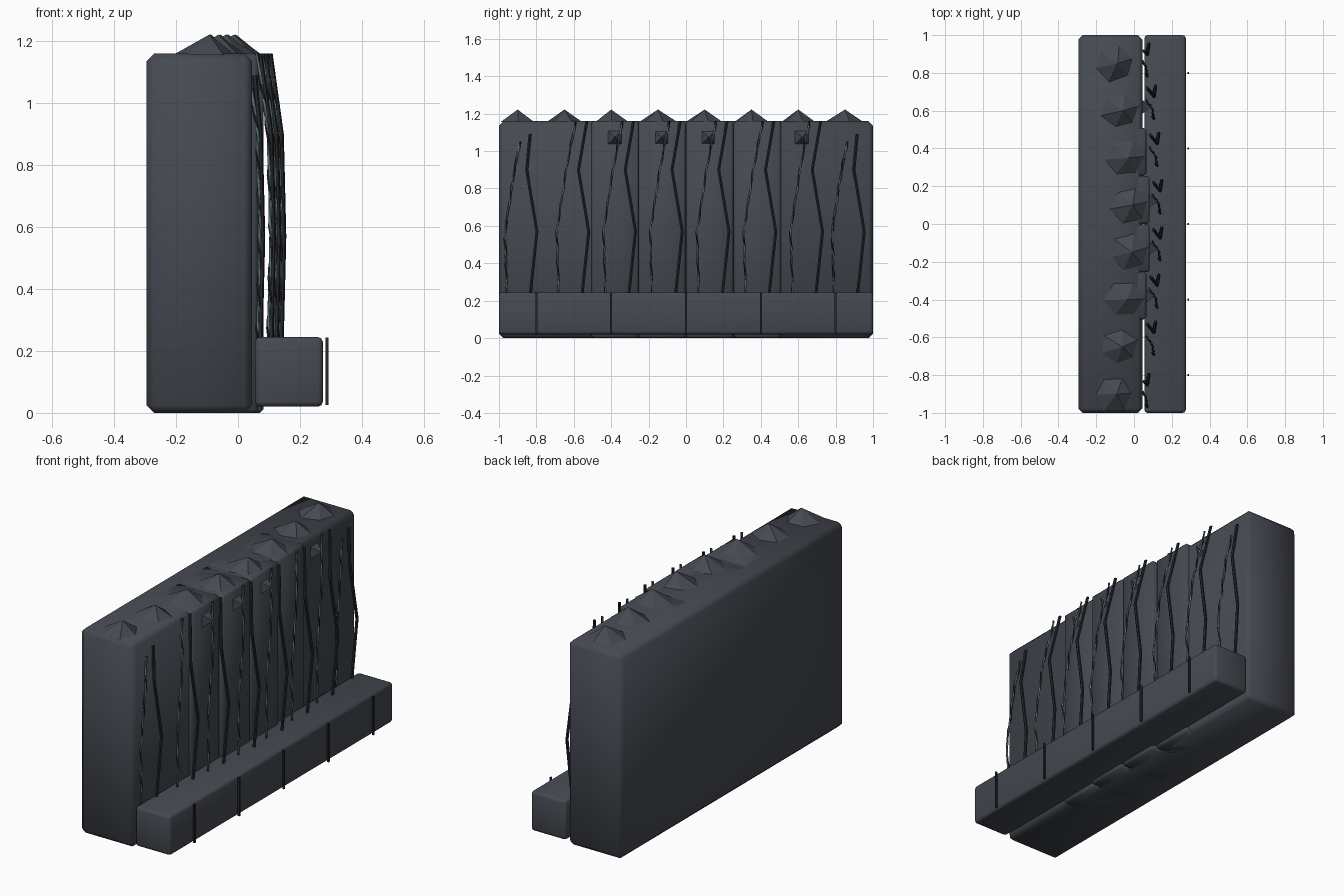
import bpy, bmesh, math, random
from mathutils import Vector

if "Cube" in bpy.data.objects:
    bpy.data.objects.remove(bpy.data.objects["Cube"])

random.seed(4)


def material(name, rgb):
    m = bpy.data.materials.new(name)
    m.diffuse_color = (*rgb, 1)
    m.use_nodes = True
    m.node_tree.nodes["Principled BSDF"].inputs["Base Color"].default_value = m.diffuse_color
    return m


STONE = material("slate_grey", (0.06, 0.067, 0.083))
DARK = material("near_black", (0.018, 0.02, 0.023))
TEAL = material("dull_teal", (0.10, 0.165, 0.19))


def finish(name, bm, mat, smooth=None):
    bmesh.ops.recalc_face_normals(bm, faces=bm.faces)
    me = bpy.data.meshes.new(name)
    bm.to_mesh(me)
    bm.free()
    ob = bpy.data.objects.new(name, me)
    bpy.context.collection.objects.link(ob)
    me.materials.append(mat)
    if smooth:
        bpy.ops.object.select_all(action='DESELECT')
        ob.select_set(True)
        bpy.context.view_layer.objects.active = ob
        bpy.ops.object.shade_smooth_by_angle(angle=math.radians(smooth))
    return ob


def box(name, lo, hi, mat, bevel=0, segments=1):
    bm = bmesh.new()
    bmesh.ops.create_cube(bm, size=1)
    for v in bm.verts:
        v.co = [lo[i] if v.co[i] < 0 else hi[i] for i in range(3)]
    if bevel:
        bmesh.ops.bevel(bm, geom=bm.edges[:], offset=bevel, segments=segments,
                        profile=0.5, affect='EDGES')
    return finish(name, bm, mat, 50 if bevel else None)


def tube(name, path, radius, mat, sides=6, twist=0.0):
    """Sweep a small polygon along a mostly vertical path."""
    bm = bmesh.new()
    rings = []
    for k, p in enumerate(path):
        ring = []
        for i in range(sides):
            a = math.tau * i / sides + twist * k
            ring.append(bm.verts.new((p[0] + radius * math.cos(a),
                                      p[1] + radius * math.sin(a), p[2])))
        rings.append(ring)
    for a, b in zip(rings, rings[1:]):
        for i in range(sides):
            j = (i + 1) % sides
            bm.faces.new((a[i], a[j], b[j], b[i]))
    bm.faces.new(rings[0])
    bm.faces.new(rings[-1])
    return finish(name, bm, mat)


def resample(path, n):
    """Even steps in height along a falling polyline."""
    out = []
    top, bottom = path[0].z, path[-1].z
    for k in range(n + 1):
        z = top + (bottom - top) * k / n
        for a, b in zip(path, path[1:]):
            if b.z - 1e-6 <= z <= a.z + 1e-6:
                out.append(a.lerp(b, (a.z - z) / (a.z - b.z)))
                break
    return out


# Wall body and the stepped panels on its face
box("wall", (-0.295, -1, 0), (0.045, 1, 1.16), STONE, 0.024)
for y in (-0.505, -0.255, 0, 0.255):
    front = 0.083 if -0.3 < y < 0.1 else 0.065
    box("wall_panel", (-0.2, y, 0), (front, y + 0.253, 1.16), STONE, 0.012)

# Low ledge in front, with thin upright strips
box("ledge", (0.055, -1, 0.02), (0.274, 1, 0.245), STONE, 0.016, 2)
for i in range(5):
    y = -0.8 + 0.4 * i
    box("ledge_strip", (0.282, y - 0.005, 0.025), (0.292, y + 0.005, 0.243), DARK)

# Low rocky peaks along the top: (y, base centre x)
peaks = [(-0.9, -0.11), (-0.65, -0.08), (-0.4, -0.055), (-0.15, -0.03),
         (0.1, -0.025), (0.35, -0.05), (0.6, -0.075), (0.85, -0.105)]
for n, (y, x) in enumerate(peaks):
    bm = bmesh.new()
    apex = bm.verts.new((x + 0.018, y, 1.222))
    spin = 0.2 + random.uniform(-0.3, 0.3)
    ring = []
    for i in range(6):
        a = math.tau * i / 6 + spin
        r = random.uniform(0.1, 0.118)
        ring.append(bm.verts.new((x + r * math.cos(a),
                                  y + 0.93 * r * math.sin(a), 1.155)))
    for i in range(6):
        bm.faces.new((ring[i], ring[(i + 1) % 6], apex))
    bm.faces.new(ring)
    finish("rock_peak", bm, STONE)

# Small spurs high on the wall face
for y, x in ((-0.38, 0.06), (-0.13, 0.075), (0.12, 0.075), (0.62, 0.04)):
    bm = bmesh.new()
    tip = bm.verts.new((x + 0.05, y, 1.075))
    base = [bm.verts.new((x, y + a, 1.072 + b)) for a, b in
            ((-0.04, -0.038), (0.04, -0.038), (0.04, 0.038), (-0.04, 0.038))]
    for i in range(4):
        bm.faces.new((base[i], base[(i + 1) % 4], tip))
    bm.faces.new(base)
    finish("wall_spur", bm, STONE)

# Hanging strands: one dark, one pale with a dark twist round it
depth = [0.035, 0.07, 0.087, 0.103, 0.103, 0.087, 0.07, 0.035]
heights = [1.16, 0.9, 0.57, 0.24]
bulge = [0, 0.036, 0.044, 0.036]
dark_y = [0.12, 0.075, 0.13, 0.095]
pale_y = [0.06, 0.01, -0.042, -0.03]
for n, (y, _) in enumerate(peaks):
    end = n in (0, 7)
    off = -0.027 if end else 0
    dark, pale = [], []
    for k, z in enumerate(heights):
        drop = k == 0 and end
        x = depth[n] + bulge[k] + (0.018 if drop else 0)
        dark.append(Vector((x, y + off + dark_y[k] - (0.027 if drop else 0),
                            1.09 if drop else z)))
        pale.append(Vector((x - 0.008, y + off + pale_y[k] - (0.02 if drop else 0),
                            1.05 if drop else z)))
    tube("dark_strand", dark, 0.009, DARK)
    fine = resample(pale, 28)
    tube("pale_strand", fine, 0.0055, TEAL, 4, 0.5)
    wound = [p + Vector((0.004 * math.cos(k * 1.3), 0.004 * math.sin(k * 1.3), 0))
             for k, p in enumerate(fine)]
    tube("strand_twist", wound, 0.0045, DARK, 4, 0.4)
